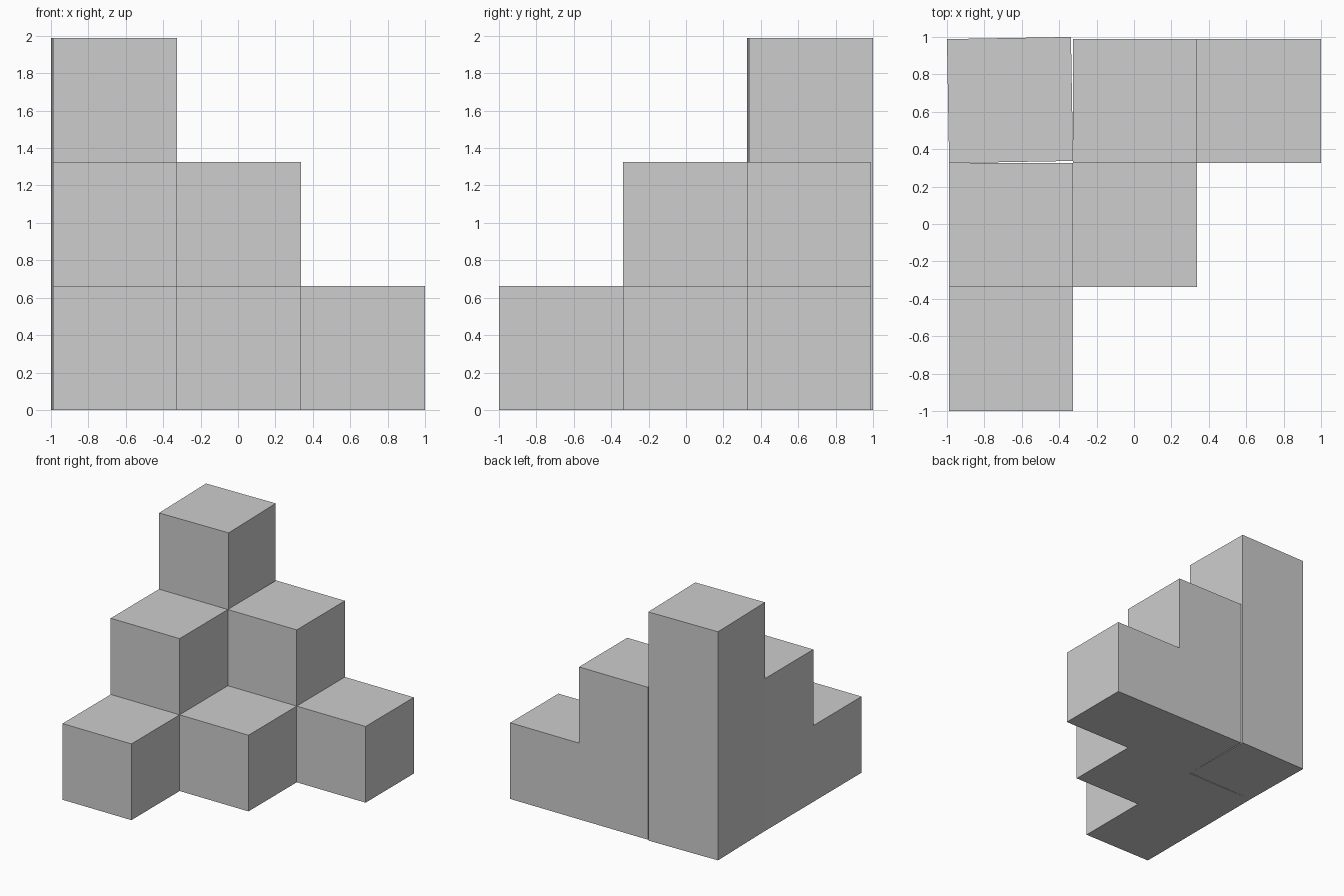
import bpy
import bmesh
import math
from mathutils import Matrix, Vector

SIDE = 0.663          # edge of one cube
BACK = 3 * SIDE - 1   # back face and, mirrored, right face of the steps

if "Cube" in bpy.data.objects:
    bpy.data.objects.remove(bpy.data.objects["Cube"], do_unlink=True)

grey = bpy.data.materials.new("mid_grey")
grey.use_nodes = True
colour = (0.61, 0.61, 0.61, 1)
grey.diffuse_color = colour
grey.node_tree.nodes["Principled BSDF"].inputs["Base Color"].default_value = colour


def add_object(name, bm):
    bmesh.ops.recalc_face_normals(bm, faces=bm.faces)
    mesh = bpy.data.meshes.new(name)
    bm.to_mesh(mesh)
    bm.free()
    mesh.materials.append(grey)
    obj = bpy.data.objects.new(name, mesh)
    bpy.context.collection.objects.link(obj)
    return obj


def add_cell(bm, cell, cells):
    """Add the sides of a cube that are not shared with a neighbour."""
    for axis in range(3):
        for sign in (-1, 1):
            step = [0, 0, 0]
            step[axis] = sign
            if tuple(c + s for c, s in zip(cell, step)) in cells:
                continue
            n = Vector(step) / 2
            u = Vector((n.y, n.z, n.x))
            v = Vector((n.z, n.x, n.y))
            centre = Vector(cell) + Vector((0.5, 0.5, 0.5)) + n
            corners = (u + v, u - v, -u - v, v - u)
            bm.faces.new([bm.verts.new(centre + c) for c in corners])


# Stepped cubes: column, depth from the back and level
cells = {(i, -j - 1, k)
         for i in range(3) for j in range(3) for k in range(3)
         if i + j + k < 3 and (i, j) != (0, 0)}
bm = bmesh.new()
for cell in sorted(cells):
    add_cell(bm, cell, cells)
bmesh.ops.remove_doubles(bm, verts=bm.verts, dist=0.001)
bmesh.ops.transform(bm, verts=bm.verts, matrix=Matrix.Scale(SIDE, 4))
bmesh.ops.translate(bm, verts=bm.verts, vec=(-BACK, BACK, 0))
bmesh.ops.dissolve_limit(bm, angle_limit=0.01, verts=bm.verts, edges=bm.edges)
add_object("stepped_cubes", bm)

# Tall corner column, turned slightly
bm = bmesh.new()
bmesh.ops.create_cube(bm, size=1)
bmesh.ops.scale(bm, verts=bm.verts, vec=(SIDE, SIDE, 3 * SIDE))
column = add_object("corner_column", bm)
turn = math.radians(1)
reach = SIDE / 2 * (math.cos(turn) + math.sin(turn))
column.location = (reach - 1, 1 - reach, 1.5 * SIDE)
column.rotation_euler.z = turn
